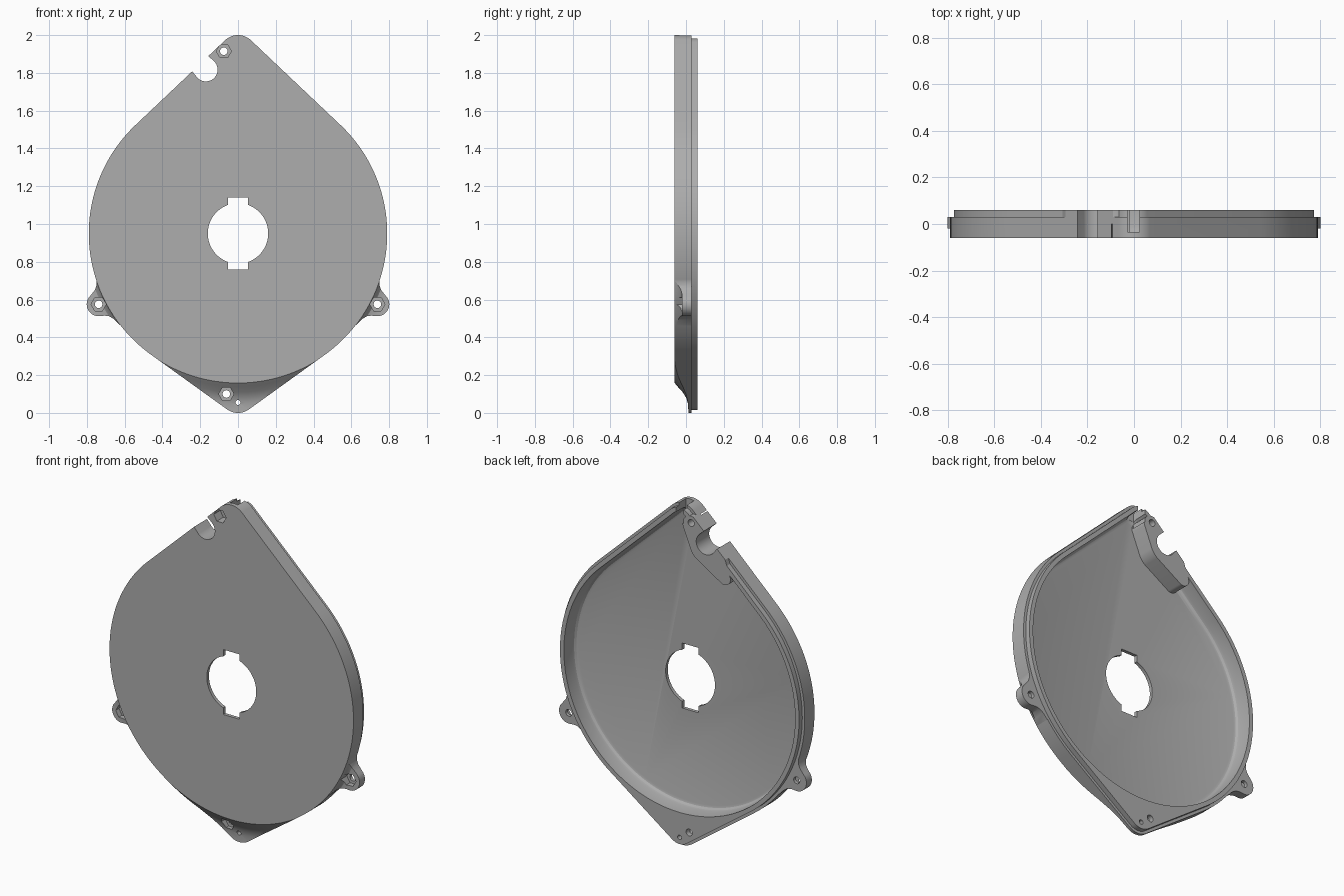
import bpy, bmesh
from math import sin, cos, pi, radians

cube = bpy.data.objects.get("Cube")
if cube:
    bpy.data.objects.remove(cube)

grey = bpy.data.materials.new("plain grey")
grey.use_nodes = True
grey.diffuse_color = (0.42, 0.42, 0.42, 1)
grey.node_tree.nodes["Principled BSDF"].inputs["Base Color"].default_value = (0.42, 0.42, 0.42, 1)

DISC, TOP, TIP = (0, 0.95, 0.79), (0, 1.9, 0.1), (0, 0.1, 0.1)


def skin(name, rings):
    """Solid through a row of equal rings of 3D points, capped at both ends."""
    bm = bmesh.new()
    rows = [[bm.verts.new(p) for p in ring] for ring in rings]
    n = len(rows[0])
    for a, b in zip(rows, rows[1:]):
        for i in range(n):
            j = (i + 1) % n
            bm.faces.new((a[i], a[j], b[j], b[i]))
    bm.faces.new(rows[0])
    bm.faces.new(rows[-1])
    bmesh.ops.recalc_face_normals(bm, faces=bm.faces)
    mesh = bpy.data.meshes.new(name)
    bm.to_mesh(mesh)
    bm.free()
    mesh.materials.append(grey)
    obj = bpy.data.objects.new(name, mesh)
    bpy.context.collection.objects.link(obj)
    return obj


def outline(circles, offset=0.0, steps=180):
    """Rounded outline wrapped around circles (x, z, radius)."""
    pts = []
    for k in range(steps):
        c, s = cos(2 * pi * k / steps), sin(2 * pi * k / steps)
        x, z, r = max(circles, key=lambda q: q[0] * c + q[1] * s + q[2])
        pts.append((x + (r + offset) * c, z + (r + offset) * s))
    return pts


def layers(name, circles, levels, steps=180):
    """Stack of offset outlines, levels are (y, offset)."""
    return skin(name, [[(x, y, z) for x, z in outline(circles, d, steps)] for y, d in levels])


def prism(name, pts, y0, y1):
    return skin(name, [[(x, y, z) for x, z in pts] for y in (y0, y1)])


def scoop(profile, middle, half):
    """Sector swept round the disc axis from a (radius, y) profile."""
    rings = []
    for k in range(41):
        a = radians(middle - half + 2 * half * k / 40)
        rings.append([(r * cos(a), y, DISC[1] + r * sin(a)) for r, y in profile])
    return skin("scoop", rings)


def combine(obj, tool, operation="DIFFERENCE"):
    mod = obj.modifiers.new("combine", "BOOLEAN")
    mod.operation, mod.solver, mod.object = operation, "EXACT", tool
    bpy.context.view_layer.objects.active = obj
    bpy.ops.object.modifier_apply(modifier=mod.name)
    bpy.data.objects.remove(tool)


def box(x0, x1, z0, z1):
    return [(x0, z0), (x1, z0), (x1, z1), (x0, z1)]


# Teardrop shell with a stepped lip on the back
cover = layers("housing_cover", [DISC, TOP, TIP],
               [(-0.06, 0), (0.03, 0), (0.03, -0.016), (0.06, -0.016)])

# Concave scoop leaving a thin bottom flange
combine(cover, scoop([(0.792, -0.08), (0.792, -0.06), (0.81, -0.045), (0.84, -0.018),
                      (0.87, 0.001), (0.9, 0.01), (0.93, 0.012), (1.2, 0.012), (1.2, -0.08)],
                     -90, 62))

# Side ears with a scooped front
ear_edge = [(0.7, 0.69), (0.756, 0.725), (0.749, 0.7), (0.749, 0.675), (0.758, 0.65), (0.775, 0.629)]
ear_edge += [(0.738 + 0.063 * cos(radians(a)), 0.575 + 0.063 * sin(radians(a)))
             for a in range(45, -91, -9)]
ear_edge += [(0.705, 0.515), (0.68, 0.511), (0.655, 0.495), (0.625, 0.463), (0.6, 0.5)]
for side in (1, -1):
    ear = prism("ear", [(side * x, z) for x, z in ear_edge], -0.058, 0.03)
    combine(ear, scoop([(0.789, -0.08), (0.789, -0.06), (0.797, -0.042), (0.812, -0.028),
                        (0.84, -0.02), (1.1, -0.02), (1.1, -0.08)],
                       -27 if side > 0 else 207, 16))
    combine(cover, ear, "UNION")

# Hollow back with a rounded floor edge
combine(cover, layers("hollow", [DISC, TOP],
                      [(-0.04, -0.068), (-0.036, -0.056), (-0.026, -0.047), (-0.012, -0.043), (0.1, -0.04)]))

# Solid boss around the top screw and the cable notch
combine(cover, layers("boss", [(-0.075, 1.9, 0.055), (-0.17, 1.8, 0.105), (-0.29, 1.65, 0.04)],
                      [(-0.05, 0), (0.06, 0)], 96), "UNION")
# Trim whatever boss lies outside the teardrop
combine(cover, layers("trim", [DISC, TOP, TIP, (0.738, 0.575, 0.09), (-0.738, 0.575, 0.09)],
                      [(-0.1, 0.0), (0.1, 0.0)]), "INTERSECT")

# Cable notch, wire slot and keyed centre hole
combine(cover, layers("notch", [(-0.17, 1.817, 0.062), (-0.26, 1.912, 0.053)], [(-0.1, 0), (0.1, 0)], 64))
combine(cover, prism("slot", box(-0.027, 0.023, 1.9, 2.1), -0.035, 0.1))
combine(cover, layers("bore", [(0, 0.95, 0.16)], [(-0.1, 0), (0.1, 0)], 64))
combine(cover, prism("keyway", box(-0.053, 0.053, 0.76, 1.14), -0.1, 0.1))

# Screw holes with hexagonal nut pockets on the front
for x, z, depth in ((-0.075, 1.915, 0.0), (0.738, 0.575, 0.01), (-0.738, 0.575, 0.01), (-0.062, 0.1, 0.03)):
    combine(cover, layers("nut_pocket", [(x, z, 0.04)], [(-0.1, 0), (depth, 0)], 6))
    combine(cover, layers("screw_hole", [(x, z, 0.02)], [(-0.1, 0), (0.1, 0)], 24))
combine(cover, layers("pin_hole", [(0, 0.055, 0.013)], [(-0.1, 0), (0.1, 0)], 20))

# Smooth curved walls, sharp edges kept
bpy.ops.object.select_all(action="DESELECT")
cover.select_set(True)
bpy.context.view_layer.objects.active = cover
bpy.ops.object.shade_smooth_by_angle(angle=radians(25))
